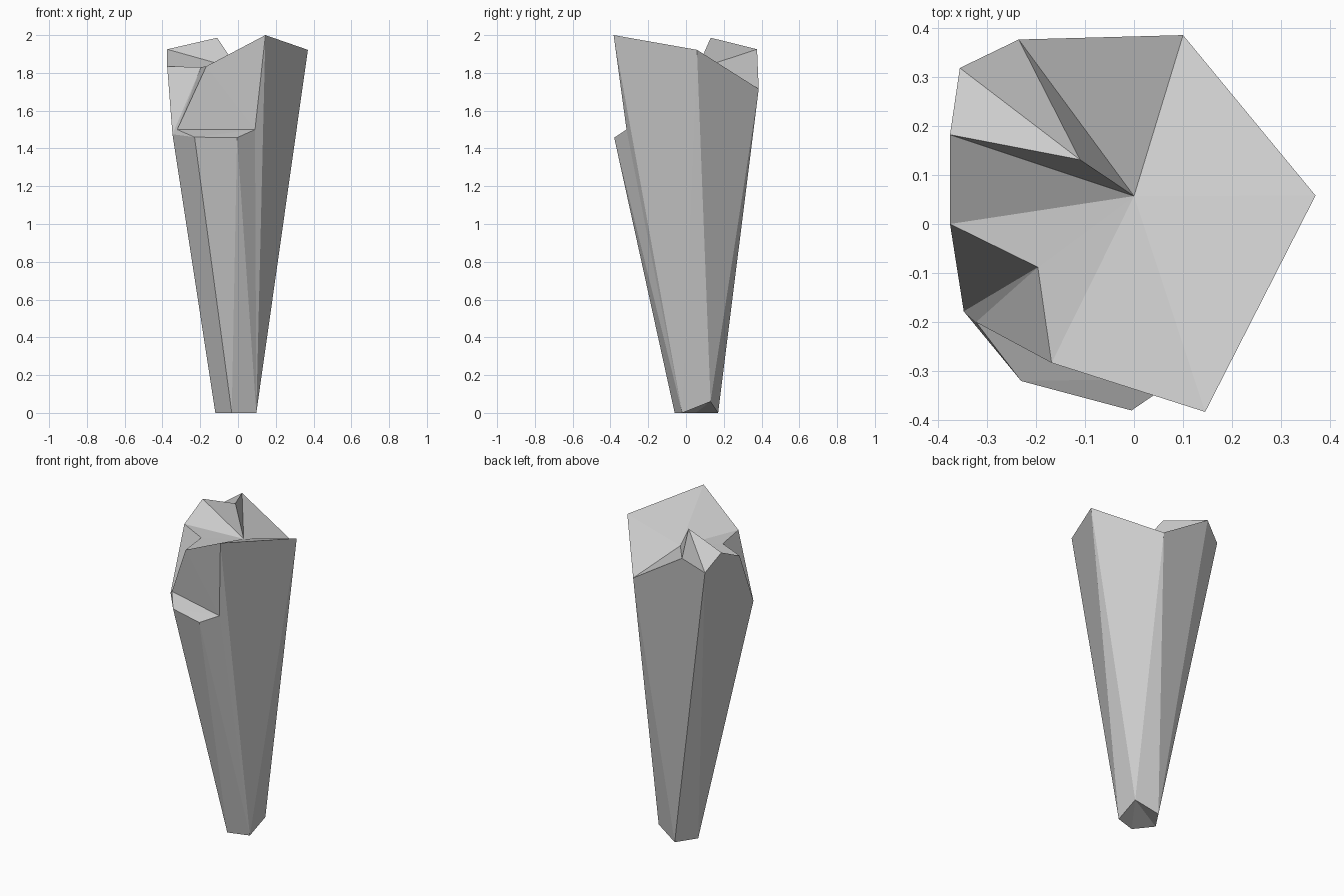
import bpy, bmesh

if "Cube" in bpy.data.objects:
    bpy.data.objects.remove(bpy.data.objects["Cube"])

# Corner points, grouped by level of the shard
base = {"A": (-.033, -.06, 0), "B": (.097, -.02, 0), "C": (.1, .13, .06),
        "D": (-.04, .17, 0), "E": (-.12, .05, 0)}
ledge = {"M": (-.347, -.178, 1.475), "J": (-.322, -.2, 1.5), "H": (.09, -.315, 1.5),
         "F": (-.23, -.32, 1.46), "G": (-.005, -.38, 1.457)}
rim = {"S": (.145, -.383, 2), "T": (.37, .058, 1.922), "U": (.1, .385, 1.715),
       "R": (-.235, .376, 1.925), "K": (-.355, .318, 1.843), "P": (-.375, .182, 1.925),
       "Q": (-.375, 0, 1.835), "V": (-.168, -.283, 1.835)}
crown = {"O": (0, .057, 1.82), "X": (-.11, .131, 1.986), "I": (-.196, -.088, 1.83)}

bm = bmesh.new()
v = {k: bm.verts.new(co) for ring in (base, ledge, rim, crown) for k, co in ring.items()}


def fan(hub, ring):
    """Flat facets radiating from one corner to a run of corners."""
    for a, b in zip(ring, ring[1:]):
        bm.faces.new((v[hub], v[a], v[b]))


# Broken crown: sloping top, valley and small peak
fan("O", "IVSTURXPQI")
fan("X", "RKP")
# Long tapering sides
fan("T", "SBCU")
fan("D", "KRUC")
fan("E", "DKPQMFA")
fan("A", "FG")
fan("B", "SHGA")
# Chipped front: ledge, wall above it and left notch
fan("F", "MJHG")
fan("V", "JHS")
fan("I", "QMJV")
# Chipped foot
fan("C", "DEAB")

# Merge facets that lie in one plane
bmesh.ops.recalc_face_normals(bm, faces=bm.faces)
bmesh.ops.dissolve_limit(bm, angle_limit=.01, verts=bm.verts, edges=bm.edges)

mesh = bpy.data.meshes.new("rock_shard")
bm.to_mesh(mesh)
bm.free()
bpy.context.collection.objects.link(bpy.data.objects.new("rock_shard", mesh))
